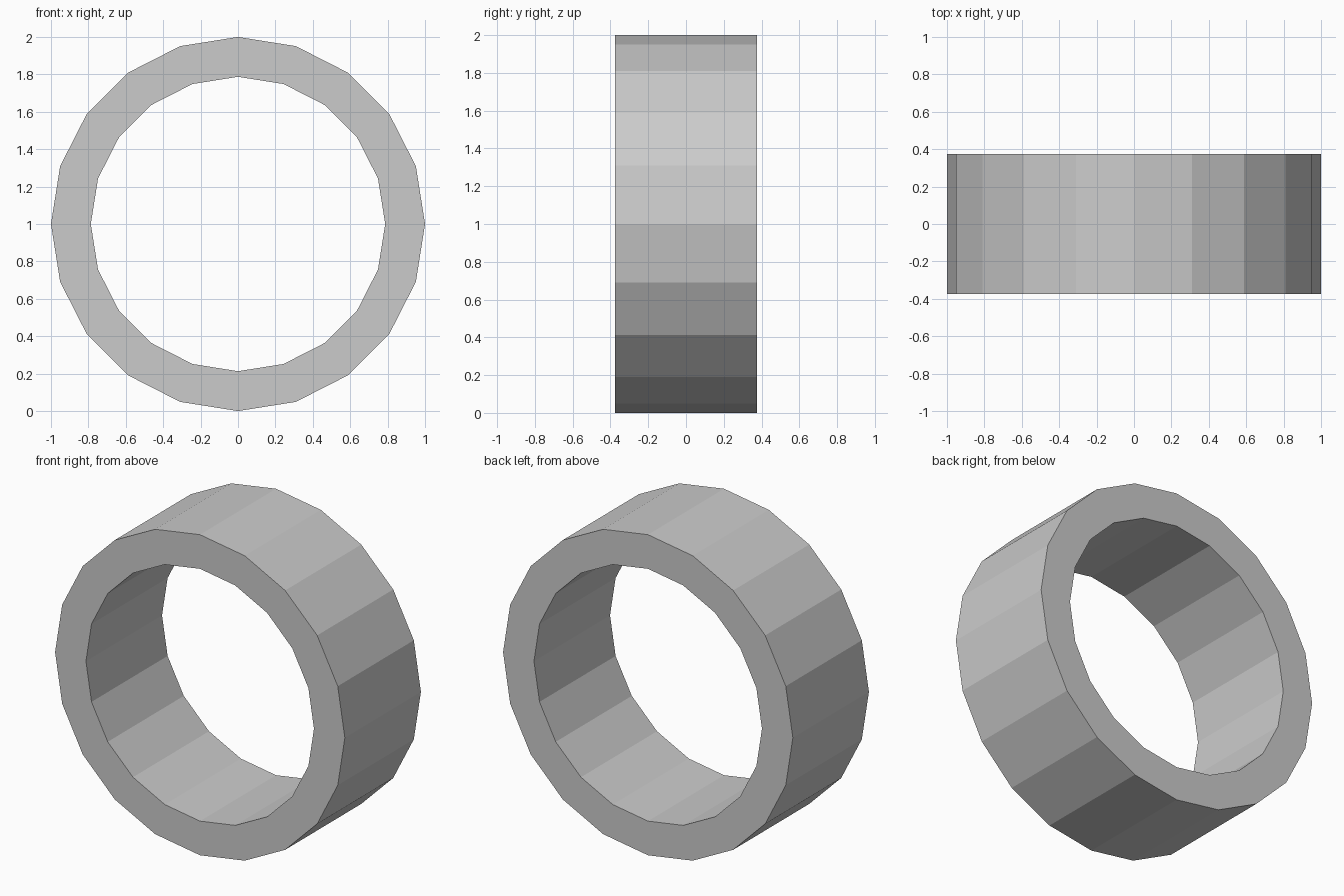
import bpy, bmesh
from math import sin, cos, tau

if "Cube" in bpy.data.objects:
    bpy.data.objects.remove(bpy.data.objects["Cube"])

SIDES = 20
OUTER, INNER = 1.0, 0.787
HALF_DEPTH = 0.375
CENTRE_Z = 1.0

bm = bmesh.new()


def loop(radius, y):
    """One 20-sided loop of vertices around the y axis."""
    return [bm.verts.new((radius * sin(tau * i / SIDES), y,
                          CENTRE_Z + radius * cos(tau * i / SIDES)))
            for i in range(SIDES)]


# Rectangular cross-section swept round: outer wall, back, inner wall, front
section = [(OUTER, -HALF_DEPTH), (OUTER, HALF_DEPTH),
           (INNER, HALF_DEPTH), (INNER, -HALF_DEPTH)]
loops = [loop(r, y) for r, y in section]
for k in range(4):
    a, b = loops[k], loops[(k + 1) % 4]
    for i in range(SIDES):
        j = (i + 1) % SIDES
        bm.faces.new((a[i], a[j], b[j], b[i]))
bmesh.ops.recalc_face_normals(bm, faces=bm.faces)

# Flat-shaded ring
mesh = bpy.data.meshes.new("ring")
bm.to_mesh(mesh)
bm.free()
bpy.context.collection.objects.link(bpy.data.objects.new("ring", mesh))
